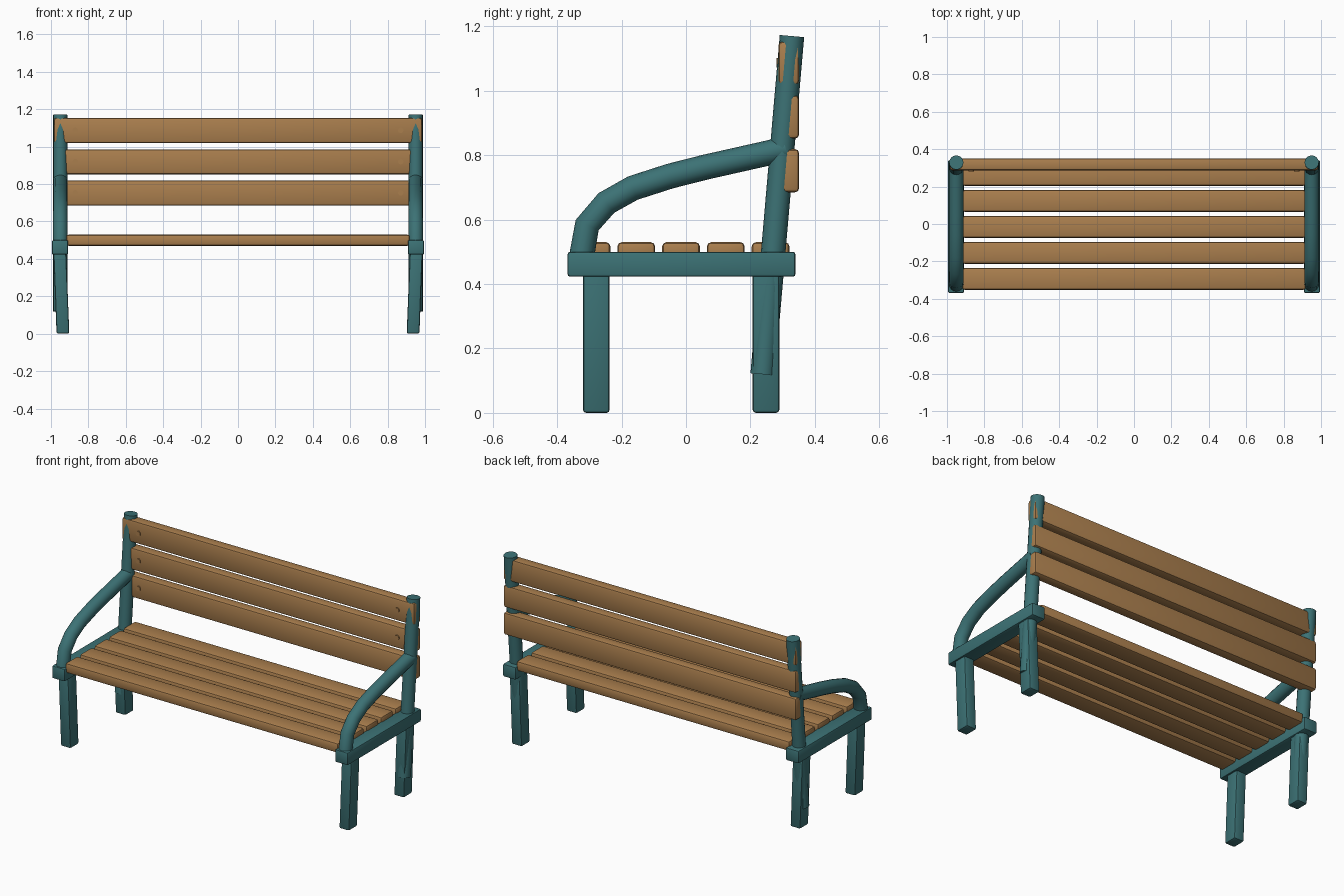
import bpy, bmesh
from mathutils import Vector

if "Cube" in bpy.data.objects:
    bpy.data.objects.remove(bpy.data.objects["Cube"])


def material(name, colour):
    m = bpy.data.materials.new(name)
    m.diffuse_color = (*colour, 1)
    m.use_nodes = True
    m.node_tree.nodes["Principled BSDF"].inputs["Base Color"].default_value = m.diffuse_color
    return m


TEAL = material("teal paint", (0.045, 0.168, 0.178))
WOOD = material("warm wood", (0.40, 0.209, 0.075))


def finish(bm, name, mat):
    bmesh.ops.recalc_face_normals(bm, faces=bm.faces)
    me = bpy.data.meshes.new(name)
    bm.to_mesh(me)
    bm.free()
    me.materials.append(mat)
    ob = bpy.data.objects.new(name, me)
    bpy.context.collection.objects.link(ob)
    bpy.ops.object.select_all(action='DESELECT')
    bpy.context.view_layer.objects.active = ob
    ob.select_set(True)
    bpy.ops.object.shade_smooth_by_angle(angle=0.7)
    return ob


def box(name, x, y, z, mat, bevel=0.01, lean=0.0):
    """Bevelled box between (min, max) pairs; lean shifts x of the top."""
    bm = bmesh.new()
    bmesh.ops.create_cube(bm, size=1)
    for v in bm.verts:
        top = v.co.z > 0
        v.co = [r[0] if c < 0 else r[1] for c, r in zip(v.co, (x, y, z))]
        if top:
            v.co.x += lean
    bmesh.ops.bevel(bm, geom=bm.edges[:], offset=bevel, segments=2,
                    profile=0.5, affect='EDGES')
    return finish(bm, name, mat)


def tube(name, points, radius, mat, sides=16):
    """Capped round tube along a path lying in a plane of constant x."""
    bm = bmesh.new()
    pts = [Vector(p) for p in points]
    side = Vector((1, 0, 0))
    if abs((pts[-1] - pts[0]).normalized().x) > 0.9:
        side = Vector((0, 0, 1))
    rings = []
    for i, p in enumerate(pts):
        a, b = pts[max(i - 1, 0)], pts[min(i + 1, len(pts) - 1)]
        up = (b - a).normalized().cross(side).normalized()
        from math import cos, sin, tau
        rings.append([bm.verts.new(p + radius * (side * cos(k * tau / sides)
                      + up * sin(k * tau / sides))) for k in range(sides)])
    for r, s in zip(rings, rings[1:]):
        for k in range(sides):
            n = (k + 1) % sides
            bm.faces.new((r[k], r[n], s[n], s[k]))
    bm.faces.new(rings[0])
    bm.faces.new(rings[-1])
    return finish(bm, name, mat)


# Armrest centre line (y, z)
ARM = [(-0.325, 0.48), (-0.307, 0.583), (-0.247, 0.652), (-0.165, 0.698),
       (-0.05, 0.735), (0.06, 0.763), (0.26, 0.808), (0.31, 0.82)]

# End frames: legs, rail, back post and armrest on each side
for s, label in ((-1, "left"), (1, "right")):
    xs = sorted((s * 0.902, s * 0.970))
    for part, y in (("front_leg", (-0.32, -0.237)), ("back_leg", (0.207, 0.29))):
        box(f"{part}_{label}", xs, y, (0, 0.49), TEAL, 0.01, s * 0.019)
    box(f"seat_rail_{label}", sorted((s * 0.908, s * 0.995)),
        (-0.368, 0.34), (0.423, 0.50), TEAL, 0.008)
    tube(f"back_post_{label}", [(s * 0.95, 0.238, 0.12), (s * 0.95, 0.329, 1.17)],
         0.038, TEAL)
    tube(f"armrest_{label}", [(s * 0.95, y, z) for y, z in ARM], 0.039, TEAL)

# Seat slats
for i in range(5):
    y = -0.352 + 0.139 * i
    box(f"seat_slat_{i + 1}", (-0.918, 0.918), (y, y + 0.117), (0.47, 0.53),
        WOOD, 0.013)

# Back slats with round bolt heads
for i, z in enumerate((0.685, 0.852, 1.019)):
    box(f"back_slat_{i + 1}", (-0.984, 0.984), (0.287, 0.351), (z, z + 0.134),
        WOOD, 0.012)
    for s, label in ((-1, "left"), (1, "right")):
        tube(f"bolt_{label}_{i + 1}", [(s * 0.87, 0.281, z + 0.068),
             (s * 0.87, 0.30, z + 0.068)], 0.015, WOOD, 10)
